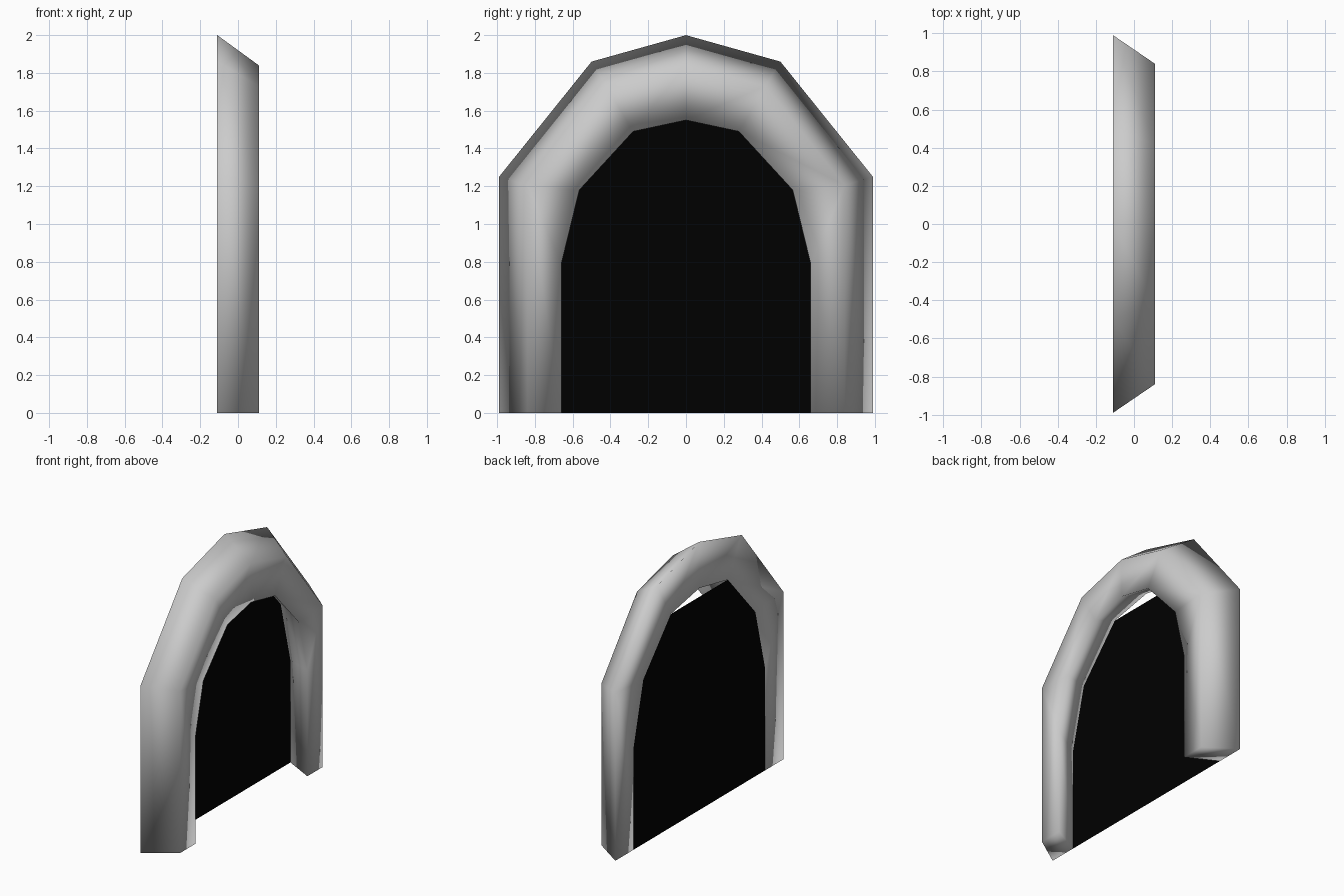
import bpy, bmesh

if "Cube" in bpy.data.objects:
    bpy.data.objects.remove(bpy.data.objects["Cube"])

BACK, FRONT = -0.11, 0.11


def arch(x, half):
    """Full arch rail from the half profile (y, z), ending at the apex y = 0."""
    return [(x, y, z) for y, z in half] + [(x, -y, z) for y, z in half[-2::-1]]


def finish(name, bm):
    me = bpy.data.meshes.new(name)
    bm.to_mesh(me)
    bm.free()
    for p in me.polygons:
        p.use_smooth = True
    ob = bpy.data.objects.new(name, me)
    bpy.context.collection.objects.link(ob)
    return ob


# Half profiles; a repeated outer corner meets two inner corners
outer_back = [(0.99, 0), (0.99, 1.25), (0.99, 1.25), (0.50, 1.86), (0, 2.0)]
outer_front = [(0.84, 0), (0.84, 1.205), (0.84, 1.205), (0.42, 1.73), (0, 1.84)]
inner_front = [(0.66, 0), (0.66, 0.79), (0.565, 1.18), (0.28, 1.49), (0, 1.55)]
inner_back = [(0.775, 0), (0.775, 0.76), (0.66, 1.225), (0.335, 1.59), (0, 1.655)]

# Arch frame: four rails bridged into a tapered ring with closed feet
bm = bmesh.new()
rails = [[bm.verts.new(c) for c in arch(x, half)] for x, half in (
    (BACK, outer_back), (FRONT, outer_front),
    (FRONT, inner_front), (BACK, inner_back))]
for k in range(4):
    a, b = rails[k], rails[(k + 1) % 4]
    for i in range(len(a) - 1):
        bm.faces.new((a[i], a[i + 1], b[i + 1], b[i]))
for end in (0, -1):
    bm.faces.new([r[end] for r in rails])
bmesh.ops.remove_doubles(bm, verts=bm.verts[:], dist=0.0001)
bmesh.ops.recalc_face_normals(bm, faces=bm.faces[:])
finish("arch_frame", bm)

# Dark panel closing the back of the opening, flat across its top
bm = bmesh.new()
half = inner_back[:-1]
loop = half + [(-y, z) for y, z in reversed(half)]
bm.faces.new([bm.verts.new((BACK, y, z)) for y, z in loop])
panel = finish("doorway_panel", bm)
black = bpy.data.materials.new("black")
black.diffuse_color = (0.0, 0.0, 0.0, 1)
black.use_nodes = True
black.node_tree.nodes["Principled BSDF"].inputs["Base Color"].default_value = black.diffuse_color
panel.data.materials.append(black)
